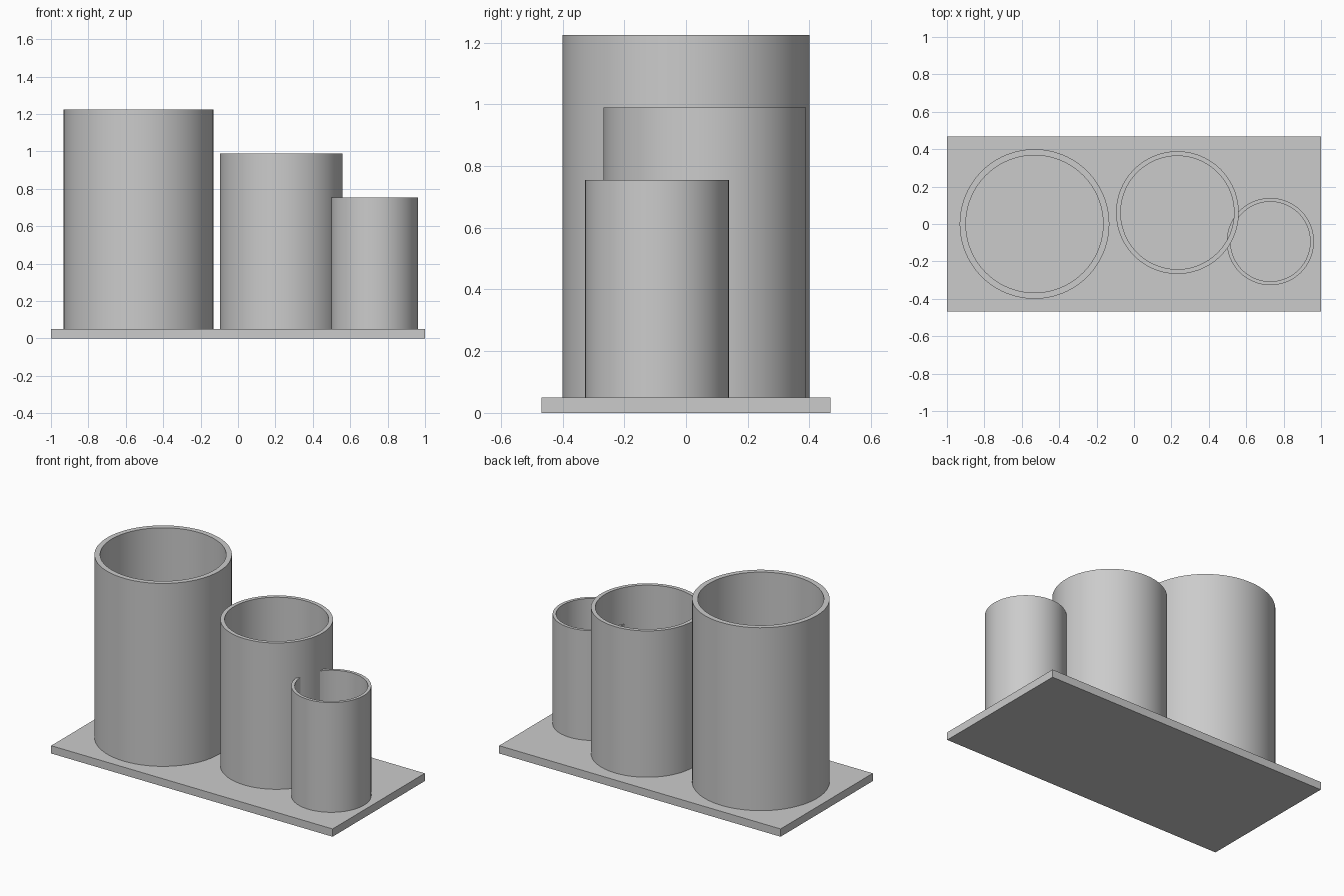
import bpy
import bmesh
import math

cube = bpy.data.objects.get("Cube")
if cube:
    bpy.data.objects.remove(cube, do_unlink=True)

grey = bpy.data.materials.new("light_grey")
grey.use_nodes = True
color = (0.6, 0.6, 0.6, 1)
grey.diffuse_color = color
grey.node_tree.nodes["Principled BSDF"].inputs["Base Color"].default_value = color

PLATE_TOP = 0.05
SEGMENTS = 96


def add_object(name, bm):
    bmesh.ops.recalc_face_normals(bm, faces=bm.faces)
    mesh = bpy.data.meshes.new(name)
    bm.to_mesh(mesh)
    bm.free()
    mesh.materials.append(grey)
    obj = bpy.data.objects.new(name, mesh)
    bpy.context.collection.objects.link(obj)
    return obj


def tube(name, x, y, outer, inner, top):
    """Open-topped tube: a wall profile swept around, sunk into the plate."""
    base = PLATE_TOP - 0.02
    profile = [(outer, base), (outer, top), (inner, top), (inner, base)]
    bm = bmesh.new()
    rings = []
    for radius, z in profile:
        ring = []
        for i in range(SEGMENTS):
            a = math.tau * i / SEGMENTS
            ring.append(bm.verts.new((radius * math.cos(a), radius * math.sin(a), z)))
        rings.append(ring)
    for k, ring in enumerate(rings):
        following = rings[(k + 1) % len(rings)]
        for i in range(SEGMENTS):
            j = (i + 1) % SEGMENTS
            bm.faces.new((ring[i], ring[j], following[j], following[i]))
    obj = add_object(name, bm)
    obj.location = (x, y, 0)
    bpy.ops.object.select_all(action="DESELECT")
    obj.select_set(True)
    bpy.context.view_layer.objects.active = obj
    bpy.ops.object.shade_smooth_by_angle(angle=math.radians(30))


# Flat base plate
bm = bmesh.new()
bmesh.ops.create_cube(bm, size=1)
bmesh.ops.scale(bm, vec=(2, 0.936, PLATE_TOP), verts=bm.verts)
bmesh.ops.translate(bm, vec=(0, 0, PLATE_TOP / 2), verts=bm.verts)
add_object("base_plate", bm)

# Three open tubes, the two smaller ones touching
tube("large_tube", -0.532, 0, 0.4, 0.367, 1.225)
tube("medium_tube", 0.232, 0.061, 0.328, 0.303, 0.99)
tube("small_tube", 0.729, -0.094, 0.233, 0.213, 0.755)
